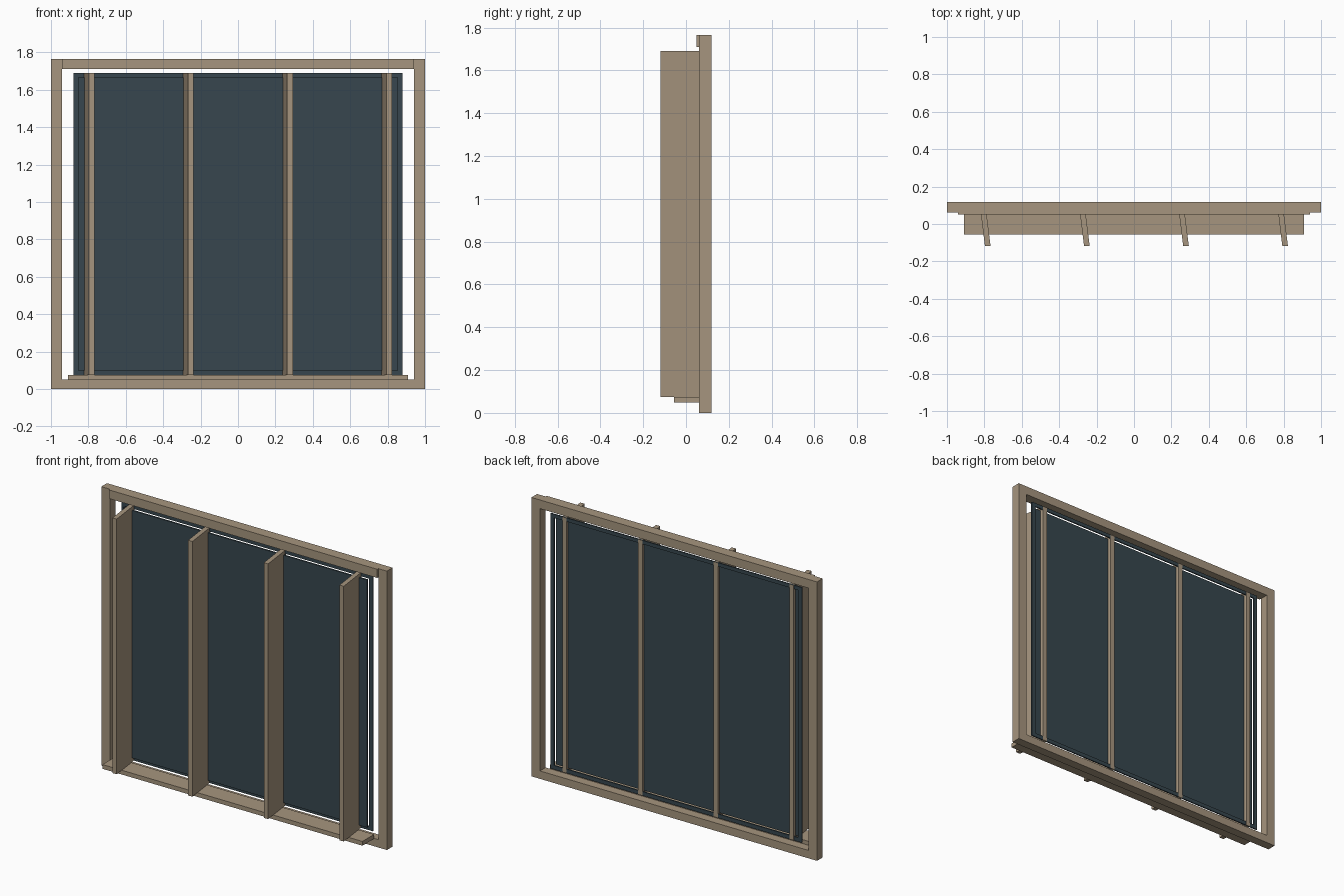
import bpy
import bmesh

cube = bpy.data.objects.get("Cube")
if cube:
    bpy.data.objects.remove(cube, do_unlink=True)


def material(name, color):
    m = bpy.data.materials.new(name)
    m.use_nodes = True
    m.diffuse_color = color
    bsdf = m.node_tree.nodes["Principled BSDF"]
    bsdf.inputs["Base Color"].default_value = color
    bsdf.inputs["Roughness"].default_value = 0.8
    return m


tan = material("tan_frame", (0.38, 0.30, 0.21, 1))
slate = material("dark_slate_glass", (0.038, 0.062, 0.077, 1))


def box(name, x, y, z, mat, shear=0.0):
    """Box from (min, max) ranges; shear slides x along with -y."""
    bm = bmesh.new()
    bmesh.ops.create_cube(bm, size=1)
    for v in bm.verts:
        front = v.co.y < 0
        v.co = [r[0] + (c + 0.5) * (r[1] - r[0]) for r, c in zip((x, y, z), v.co)]
        if not front:
            v.co.x -= shear
    mesh = bpy.data.meshes.new(name)
    bm.to_mesh(mesh)
    bm.free()
    mesh.materials.append(mat)
    obj = bpy.data.objects.new(name, mesh)
    bpy.context.collection.objects.link(obj)
    return obj


HEIGHT, BACK = 1.765, 0.118
FIN_Z = (0.075, 1.69)

# Outer frame
for side, x in (("right", (-1, -0.94)), ("left", (0.94, 1))):
    box(side + "_post", x, (0.061, BACK), (0, HEIGHT), tan)
box("top_rail", (-0.94, 0.94), (0.05, BACK), (1.71, HEIGHT), tan)
box("bottom_rail", (-0.94, 0.94), (0.061, BACK), (0, 0.05), tan)

# Projecting sill
box("sill", (-0.91, 0.91), (-0.056, 0.061), (0.048, 0.075), tan)

# Glass pane with a thin dark border just behind it
box("glass_pane", (-0.855, 0.855), (0.07, 0.08), (0.1, 1.667), slate)
RING_Y = (0.091, 0.099)
for side, x in (("right", (-0.88, -0.855)), ("left", (0.855, 0.88))):
    box(side + "_border", x, RING_Y, FIN_Z, slate)
box("bottom_border", (-0.855, 0.855), RING_Y, (FIN_Z[0], 0.1), slate)
box("top_border", (-0.855, 0.855), RING_Y, (1.667, FIN_Z[1]), slate)

# Slanted vertical fins passing through the glass
for i in range(4):
    x = -0.797 + i * 0.53
    box(f"fin_{i + 1}", (x, x + 0.03), (-BACK, 0.1), FIN_Z, tan, shear=0.027)
